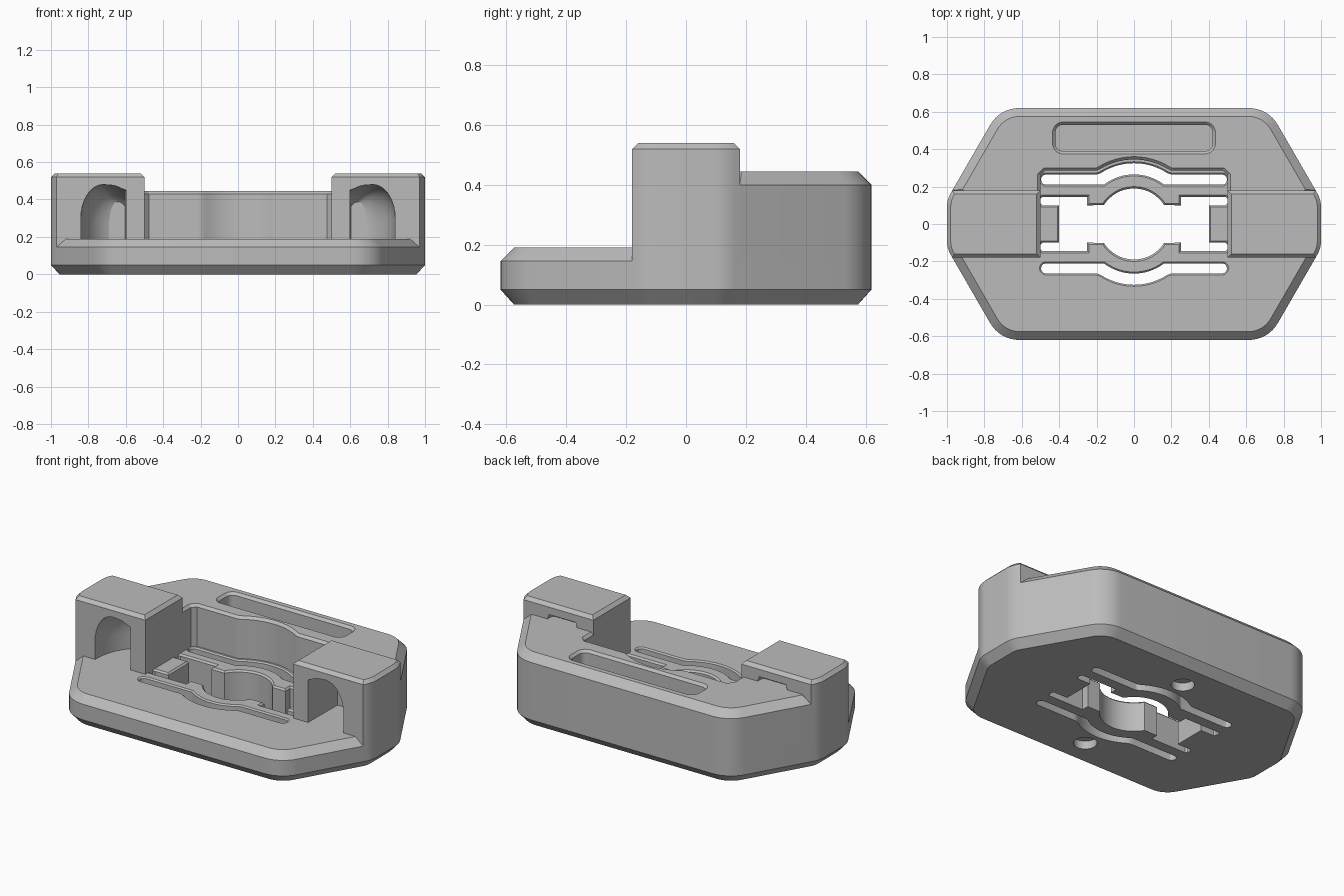
import bpy
import bmesh
import math
from mathutils import Vector

default = bpy.data.objects.get("Cube")
if default:
    bpy.data.objects.remove(default, do_unlink=True)

grey = bpy.data.materials.new("matte_grey")
grey.use_nodes = True
colour = (0.5, 0.5, 0.5, 1)
grey.diffuse_color = colour
grey.node_tree.nodes["Principled BSDF"].inputs["Base Color"].default_value = colour


# ---- outline helpers (counter-clockwise 2D points) ----
def rounded(corners, steps=8):
    """Fillet corners given as (x, y, radius)."""
    out = []
    for i, (x, y, r) in enumerate(corners):
        p = Vector((x, y))
        a = (Vector(corners[i - 1][:2]) - p).normalized()
        b = (Vector(corners[(i + 1) % len(corners)][:2]) - p).normalized()
        half = a.angle(b) / 2
        centre = p + (a + b).normalized() * (r / math.sin(half))
        start = p + a * (r / math.tan(half)) - centre
        first, turn = math.atan2(start.y, start.x), math.pi - 2 * half
        for k in range(steps + 1):
            angle = first + turn * k / steps
            out.append(centre + r * Vector((math.cos(angle), math.sin(angle))))
    return out


def offset(points, d):
    """Grow a counter-clockwise outline by d."""
    out = []
    for i, p in enumerate(points):
        a = (p - points[i - 1]).normalized()
        b = (points[(i + 1) % len(points)] - p).normalized()
        na, nb = Vector((a.y, -a.x)), Vector((b.y, -b.x))
        out.append(p + (na + nb) * (d / max(0.4, 1 + na.dot(nb))))
    return out


def mirrored(points, sx, sy):
    return [Vector((p.x * sx, p.y * sy)) for p in reversed(points)]


def bulge(flat, radius, x):
    return max(flat, math.sqrt(max(0, radius ** 2 - x * x)))


# ---- solid helpers ----
def loft(name, loops):
    bm = bmesh.new()
    rings = [[bm.verts.new(p) for p in loop] for loop in loops]
    for low, high in zip(rings, rings[1:]):
        for i in range(len(low)):
            bm.faces.new((low[i - 1], low[i], high[i], high[i - 1]))
    bm.faces.new(rings[0][::-1])
    bm.faces.new(rings[-1])
    bmesh.ops.recalc_face_normals(bm, faces=bm.faces)
    mesh = bpy.data.meshes.new(name)
    bm.to_mesh(mesh)
    bm.free()
    mesh.materials.append(grey)
    obj = bpy.data.objects.new(name, mesh)
    bpy.context.collection.objects.link(obj)
    return obj


def stack(name, points, levels):
    """Loft one outline through (z, growth) levels."""
    return loft(name, [[(p.x, p.y, z) for p in offset(points, d)] for z, d in levels])


def cut(target, tool):
    mod = target.modifiers.new("cut", "BOOLEAN")
    mod.operation, mod.object, mod.solver = "DIFFERENCE", tool, "EXACT"
    graph = bpy.context.evaluated_depsgraph_get()
    mesh = bpy.data.meshes.new_from_object(target.evaluated_get(graph))
    target.modifiers.clear()
    target.data = mesh
    bpy.data.objects.remove(tool, do_unlink=True)


# ---- base plate ----
side, depth, flat = 0.717, 0.62, 0.13
outline = rounded([(1, -flat, 0.15), (1, flat, 0.15), (side, depth, 0.18), (-side, depth, 0.18),
                   (-1, flat, 0.15), (-1, -flat, 0.15), (-side, -depth, 0.18), (side, -depth, 0.18)])
base = stack("base_plate", outline, [(0, -0.045), (0.05, 0), (0.145, 0), (0.19, -0.045)])

# ---- raised back block with a clearance bay and a long pocket ----
split = 0.18
edge = 1 - (split - flat) * math.tan(math.radians(30))
rear = ([Vector((-0.9, 0.1)), Vector((0.9, 0.1)), Vector((edge, split))]
        + [p for p in outline if p.y > split] + [Vector((-edge, split))])
back = stack("back_block", rear, [(0.145, 0), (0.4, 0), (0.445, -0.045)])

xs = [0.24 - 0.02 * i for i in range(25)]
bay = ([Vector((-0.5, 0.05)), Vector((0.5, 0.05)), Vector((0.5, 0.26)), Vector((0.475, 0.285))]
       + [Vector((x, bulge(0.285, 0.345, x))) for x in xs]
       + [Vector((-0.475, 0.285)), Vector((-0.5, 0.26))])
cut(back, stack("bay", bay, [(0.1, 0), (0.43, 0), (0.455, 0.025)]))
pocket = rounded([(-0.42, 0.39, 0.04), (0.42, 0.39, 0.04), (0.42, 0.53, 0.04), (-0.42, 0.53, 0.04)])
cut(back, stack("pocket", pocket, [(0.2, 0), (0.43, 0), (0.455, 0.025)]))

# ---- two end pillars with rounded hollows ----
tip = sorted([p for p in outline if p.x > 0 and abs(p.y) < split], key=lambda p: p.y)
post = ([Vector((0.5, -split)), Vector((edge, -split))] + tip
        + [Vector((edge, split)), Vector((0.5, split))])
arch = [(0.6, 0.12), (0.84, 0.12)]
arch += [(0.72 + 0.12 * math.cos(a), 0.3 + 0.18 * math.sin(a))
         for a in [math.radians(10 * k) for k in range(10)]]
arch += [(0.66, 0.475), (0.6, 0.45)]
pillars = []
for s, name in ((1, "left_pillar"), (-1, "right_pillar")):
    plan = post if s > 0 else mirrored(post, -1, 1)
    pillar = stack(name, plan, [(0.145, 0), (0.52, 0), (0.54, -0.02)])
    turns = [math.radians(t) for t in (0, 10, 20, 30, 40, 50, 60, 70, 78)]
    sections = [(-0.25, 1)] + [(-0.17 + 0.29 * math.sin(t), math.cos(t)) for t in turns]
    cut(pillar, loft("hollow", [[(s * (0.605 + (x - 0.605) * k), y, 0.12 + (z - 0.12) * (0.6 + 0.4 * k))
                                 for x, z in arch] for y, k in sections]))
    mid = s * 0.71
    slit = rounded([(mid - 0.1, 0.13, 0.02), (mid + 0.1, 0.13, 0.02),
                    (mid + 0.1, 0.3, 0.02), (mid - 0.1, 0.3, 0.02)], 4)
    cut(pillar, stack("slit", slit, [(0.445, 0), (0.475, -0.01)]))
    pillars.append(pillar)

# ---- spring slots, front and back ----
cap = [Vector((0.47 + 0.0275 * math.cos(a), 0.2375 + 0.0275 * math.sin(a)))
       for a in [math.radians(30 * k - 90) for k in range(7)]]
slot = (cap + [Vector((x, bulge(0.265, 0.325, x))) for x in xs] + mirrored(cap, -1, 1)
        + [Vector((x, bulge(0.21, 0.265, x))) for x in reversed(xs)])
for plan in (slot, mirrored(slot, 1, -1)):
    cut(base, stack("slot", plan, [(-0.1, 0), (0.182, 0), (0.198, 0.016)]))

# ---- central keyhole with grip teeth and side tongues ----
quarter = [Vector(p) for p in ((0.4, 0.1), (0.49, 0.1), (0.5, 0.11), (0.5, 0.135),
                               (0.49, 0.145), (0.25, 0.145), (0.25, 0.1))]
quarter += [Vector((0.19 * math.cos(a), 0.19 * math.sin(a)))
            for a in [math.radians(32 + 7 * k) for k in range(9)]]
half = quarter + mirrored(quarter, -1, 1)
keyhole = half + [-p for p in half]
cut(base, stack("keyhole", keyhole, [(-0.1, 0), (0.18, 0), (0.2, 0.02)]))

# ---- round recesses underneath ----
for s in (-1, 1):
    disc = [Vector((0.065 * math.cos(a), s * 0.42 + 0.065 * math.sin(a)))
            for a in [math.tau * k / 24 for k in range(24)]]
    cut(base, stack("recess", disc, [(-0.1, 0), (0.05, 0)]))

# ---- soft shading with crisp edges ----
bpy.ops.object.select_all(action="DESELECT")
for part in [base, back] + pillars:
    part.select_set(True)
bpy.context.view_layer.objects.active = base
bpy.ops.object.shade_smooth_by_angle(angle=math.radians(25))
